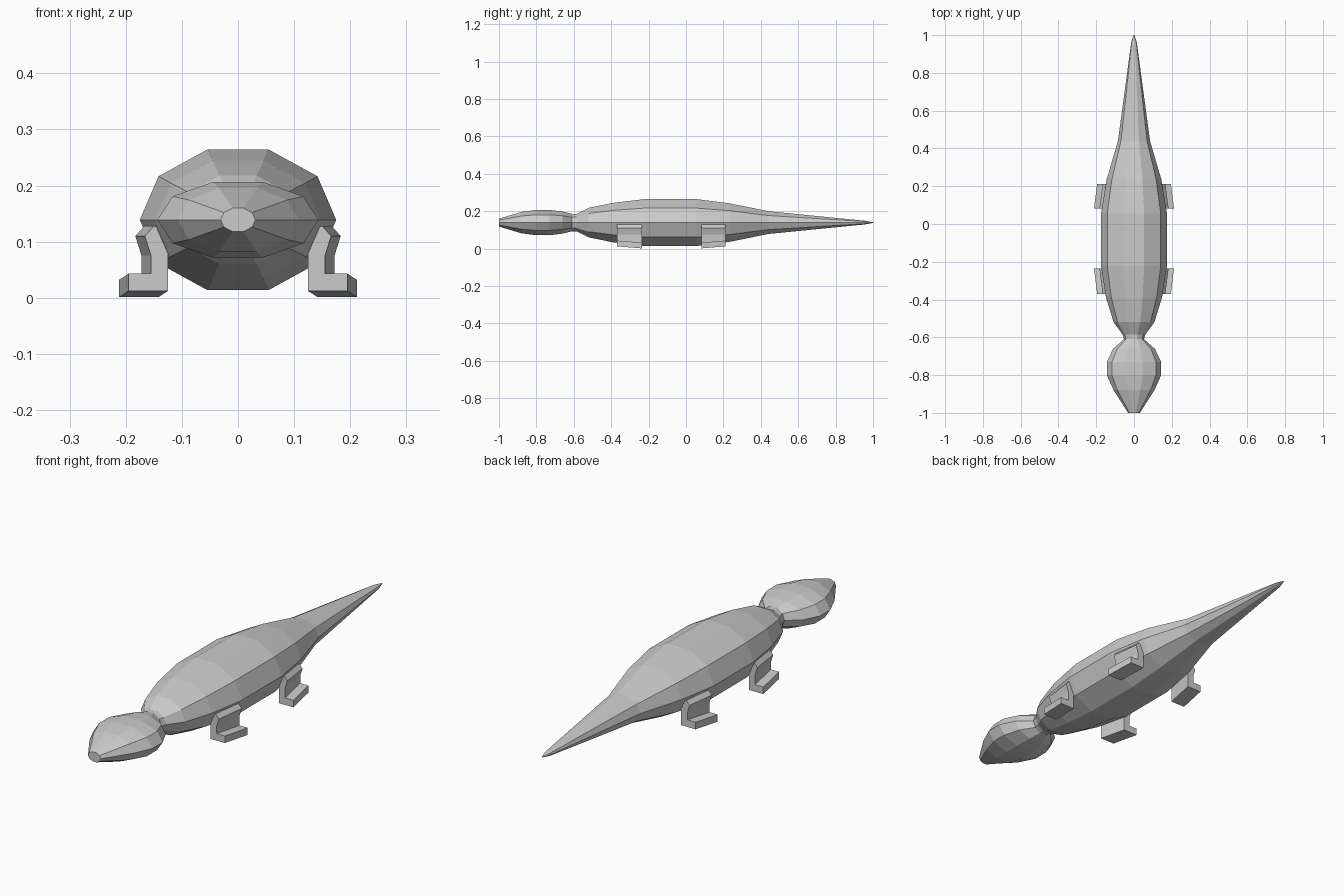
import bpy, bmesh
from math import sin, cos, pi

if "Cube" in bpy.data.objects:
    bpy.data.objects.remove(bpy.data.objects["Cube"])

SIDES = 10
CENTRE_Z = 0.139

# Lofted animal: nose, head, neck, trunk, tail as (y, half width, half height)
stations = [
    (-1.00, 0.031, 0.022), (-0.88, 0.108, 0.060), (-0.80, 0.144, 0.071),
    (-0.73, 0.144, 0.071), (-0.66, 0.110, 0.062), (-0.61, 0.053, 0.049),
    (-0.585, 0.060, 0.049), (-0.52, 0.108, 0.083), (-0.39, 0.148, 0.111),
    (-0.22, 0.175, 0.132), (0.055, 0.175, 0.132), (0.235, 0.145, 0.108),
    (0.44, 0.085, 0.064), (0.96, 0.015, 0.010), (1.00, 0.003, 0.002),
]


def finish(bm, name):
    bmesh.ops.recalc_face_normals(bm, faces=bm.faces)
    mesh = bpy.data.meshes.new(name)
    bm.to_mesh(mesh)
    bm.free()
    obj = bpy.data.objects.new(name, mesh)
    bpy.context.collection.objects.link(obj)
    return obj


def loft(name, rings):
    bm = bmesh.new()
    loops = [[bm.verts.new(p) for p in ring] for ring in rings]
    n = len(loops[0])
    for a, b in zip(loops, loops[1:]):
        for i in range(n):
            j = (i + 1) % n
            bm.faces.new((a[i], a[j], b[j], b[i]))
    bm.faces.new(loops[0])
    bm.faces.new(loops[-1])
    return finish(bm, name)


def ellipse(y, rx, rz):
    angles = [2 * pi * i / SIDES for i in range(SIDES)]
    return [(rx * cos(a), y, CENTRE_Z + rz * sin(a)) for a in angles]


loft("body", [ellipse(*s) for s in stations])

# Bent leg and foot outline (x, z); the inner end is splayed slightly outward
leg_profile = [
    (0.125, 0.012), (0.195, 0.012), (0.195, 0.043), (0.155, 0.043),
    (0.155, 0.075), (0.166, 0.110), (0.150, 0.128), (0.125, 0.118),
]


def leg(name, side, y_outer, y_inner):
    outer = [(side * x, y_outer, z) for x, z in leg_profile]
    inner = [(side * (x + 0.017), y_inner, z - (0.011 if z < 0.05 else 0.0))
             for x, z in leg_profile]
    loft(name, [outer, inner])


for side, label in ((1, "right"), (-1, "left")):
    leg("front_leg_" + label, side, -0.37, -0.235)
    leg("hind_leg_" + label, side, 0.212, 0.082)
